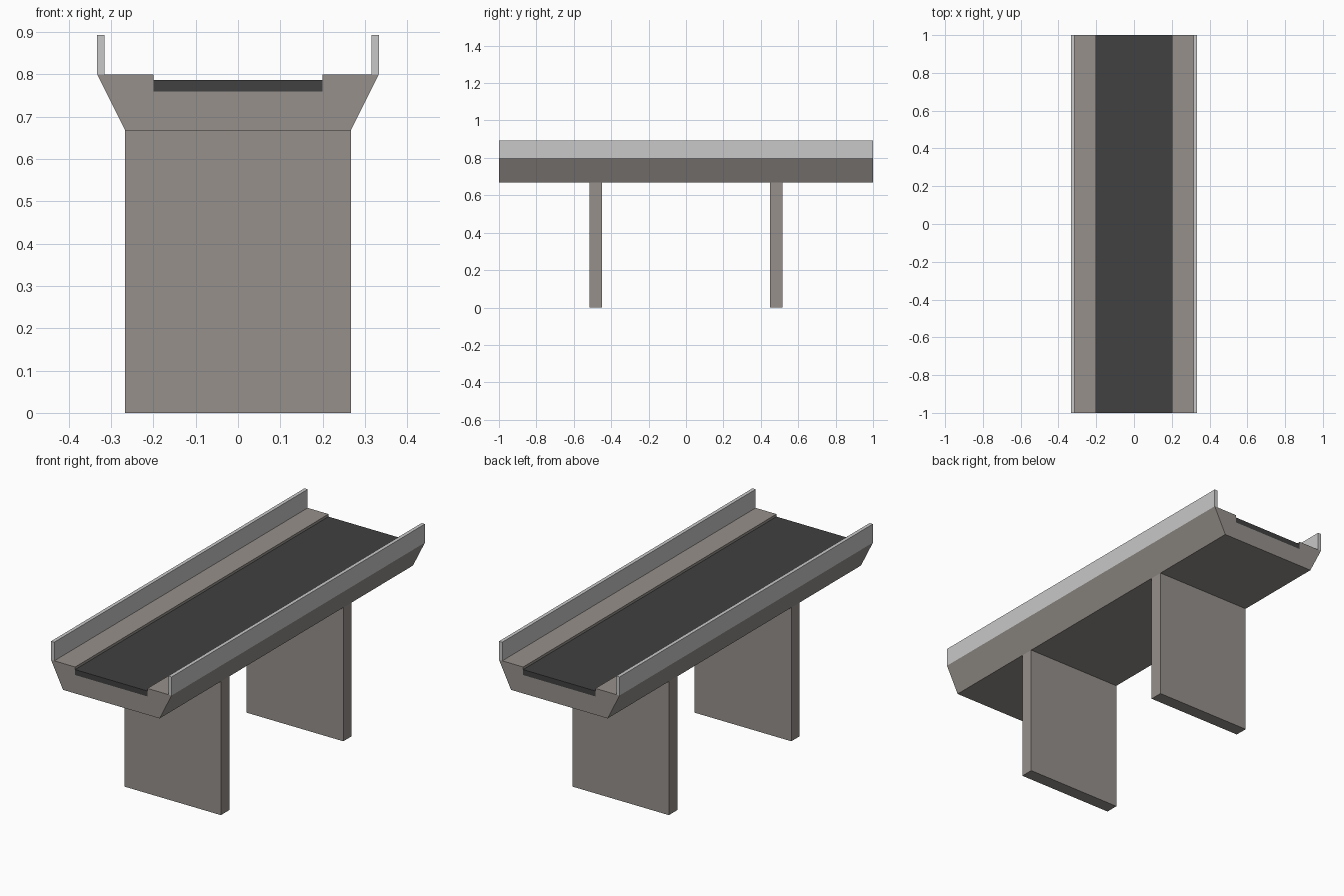
import bpy
import bmesh

cube = bpy.data.objects.get("Cube")
if cube:
    bpy.data.objects.remove(cube, do_unlink=True)


def make_material(name, rgb):
    mat = bpy.data.materials.new(name)
    mat.use_nodes = True
    color = (*rgb, 1.0)
    mat.diffuse_color = color
    mat.node_tree.nodes["Principled BSDF"].inputs["Base Color"].default_value = color
    return mat


def extrude_profile(name, profile, y0, y1, mat):
    """Sweep a closed x-z outline along y."""
    bm = bmesh.new()
    face = bm.faces.new([bm.verts.new((x, y0, z)) for x, z in profile])
    swept = bmesh.ops.extrude_face_region(bm, geom=[face])["geom"]
    verts = [g for g in swept if isinstance(g, bmesh.types.BMVert)]
    bmesh.ops.translate(bm, verts=verts, vec=(0, y1 - y0, 0))
    bmesh.ops.recalc_face_normals(bm, faces=bm.faces)
    mesh = bpy.data.meshes.new(name)
    bm.to_mesh(mesh)
    bm.free()
    mesh.materials.append(mat)
    obj = bpy.data.objects.new(name, mesh)
    bpy.context.collection.objects.link(obj)
    return obj


def rectangle(x0, x1, z0, z1):
    return [(x0, z0), (x1, z0), (x1, z1), (x0, z1)]


concrete = make_material("warm grey concrete", (0.305, 0.28, 0.26))
asphalt = make_material("dark asphalt", (0.052, 0.052, 0.052))
metal = make_material("light grey barrier", (0.58, 0.58, 0.58))

HALF_LENGTH = 1.0
DECK_HALF, BASE_HALF, ROAD_HALF = 0.333, 0.267, 0.2
DECK_BOTTOM, ROAD_BOTTOM, ROAD_TOP, DECK_TOP = 0.668, 0.76, 0.787, 0.8

# Deck with splayed sides and a channel for the road
half = [(BASE_HALF, DECK_BOTTOM), (DECK_HALF, DECK_TOP),
        (ROAD_HALF, DECK_TOP), (ROAD_HALF, ROAD_BOTTOM)]
outline = half + [(-x, z) for x, z in reversed(half)]
extrude_profile("deck", outline, -HALF_LENGTH, HALF_LENGTH, concrete)

# Road surface in the channel
extrude_profile("road", rectangle(-ROAD_HALF, ROAD_HALF, ROAD_BOTTOM, ROAD_TOP),
                -HALF_LENGTH, HALF_LENGTH, asphalt)

# Side barriers
for side, sign in (("left", 1), ("right", -1)):
    extrude_profile(side + "_barrier",
                    rectangle(sign * 0.315, sign * DECK_HALF, DECK_TOP, 0.893),
                    -HALF_LENGTH, HALF_LENGTH, metal)

# Slab piers
for place, sign in (("front", -1), ("back", 1)):
    y = sign * 0.483
    extrude_profile(place + "_pier", rectangle(-BASE_HALF, BASE_HALF, 0, DECK_BOTTOM),
                    y - 0.033, y + 0.033, concrete)
